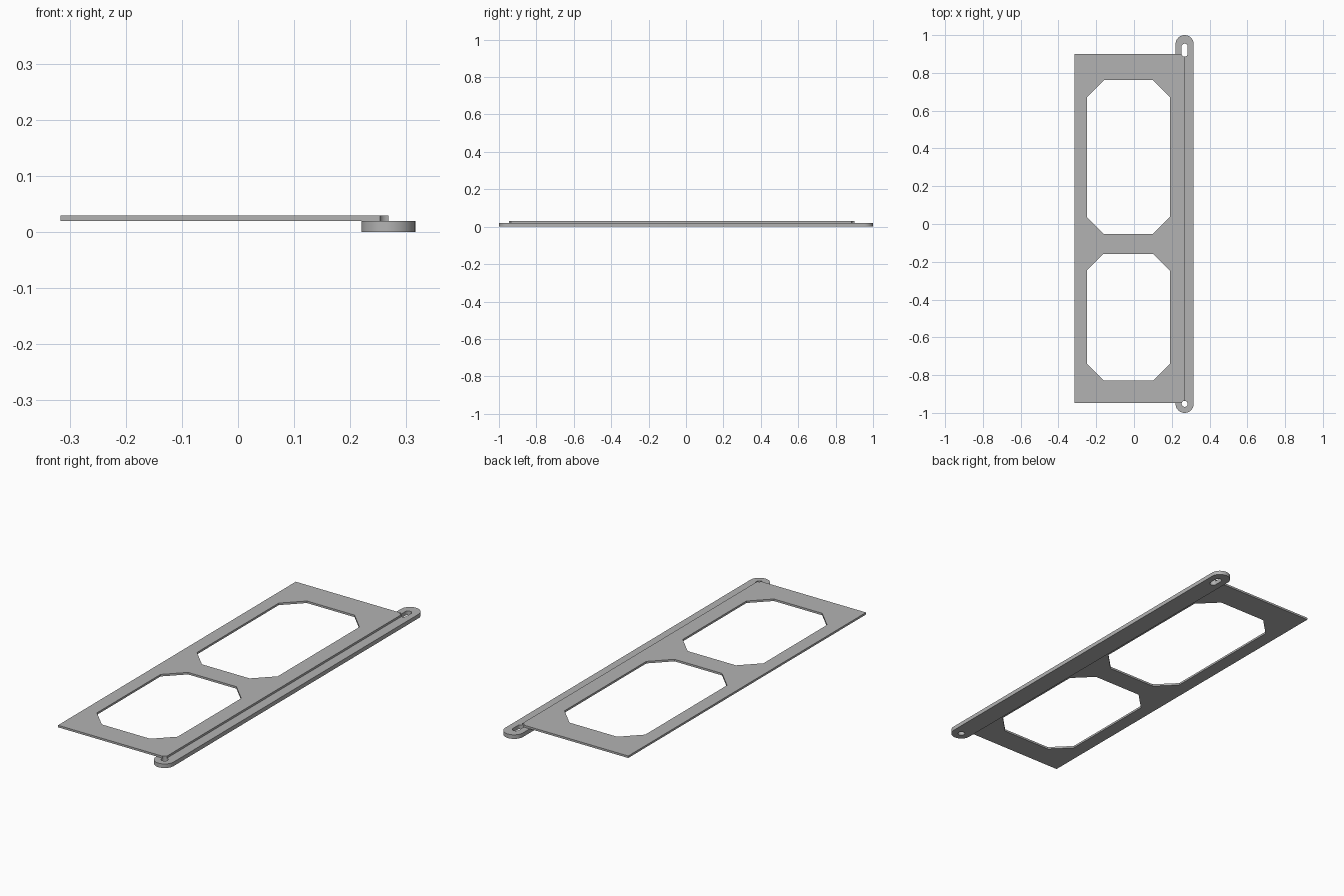
import bpy
import bmesh
from math import cos, sin, pi

cube = bpy.data.objects.get("Cube")
if cube:
    bpy.data.objects.remove(cube, do_unlink=True)

grey = bpy.data.materials.new("plain grey")
grey.use_nodes = True
colour = (0.45, 0.45, 0.45, 1)
grey.diffuse_color = colour
grey.node_tree.nodes["Principled BSDF"].inputs["Base Color"].default_value = colour


def prism(name, outline, z0, z1):
    """Extrude a counter-clockwise outline between two heights."""
    bm = bmesh.new()
    base = bm.faces.new([bm.verts.new((x, y, z0)) for x, y in outline])
    top = bmesh.ops.extrude_face_region(bm, geom=[base])["geom"]
    moved = [v for v in top if isinstance(v, bmesh.types.BMVert)]
    bmesh.ops.translate(bm, verts=moved, vec=(0, 0, z1 - z0))
    bmesh.ops.recalc_face_normals(bm, faces=bm.faces)
    mesh = bpy.data.meshes.new(name)
    bm.to_mesh(mesh)
    bm.free()
    mesh.materials.append(grey)
    obj = bpy.data.objects.new(name, mesh)
    bpy.context.collection.objects.link(obj)
    return obj


def slot(x, y0, y1, r, steps):
    """Rounded-end outline whose end centres sit at y0 and y1."""
    def arc(y, start):
        return [(x + r * cos(start + pi * i / steps),
                 y + r * sin(start + pi * i / steps)) for i in range(steps + 1)]
    return arc(y1, 0) + arc(y0, pi)


def chamfered(x0, x1, y0, y1, c):
    """Rectangle with cut corners."""
    return [(x0 + c, y0), (x1 - c, y0), (x1, y0 + c), (x1, y1 - c),
            (x1 - c, y1), (x0 + c, y1), (x0, y1 - c), (x0, y0 + c)]


def cut(target, cutters):
    bpy.context.view_layer.objects.active = target
    for cutter in cutters:
        mod = target.modifiers.new("opening", "BOOLEAN")
        mod.operation = "DIFFERENCE"
        mod.solver = "EXACT"
        mod.object = cutter
        bpy.ops.object.modifier_apply(modifier=mod.name)


def cutter(name, outline):
    obj = prism(name, outline, -0.05, 0.08)
    obj.hide_render = True
    return obj


# Main parts: thin flat plate lying on a thicker round-ended bar
AXIS = 0.268
bar = prism("mounting_bar", slot(AXIS, -0.952, 0.952, 0.048, 24), 0, 0.02)
plate = prism("flat_plate", [(-0.316, -0.947), (AXIS, -0.947),
                             (AXIS, 0.9), (-0.316, 0.9)], 0.02, 0.03)

# Fixing hole and adjustment slot pass through both parts
fixings = [cutter("round_hole_cutter", slot(AXIS, -0.9521, -0.9519, 0.016, 12)),
           cutter("slot_cutter", slot(AXIS, 0.902, 0.939, 0.016, 12))]
windows = [cutter("long_window_cutter", chamfered(-0.249, 0.19, -0.053, 0.762, 0.09)),
           cutter("short_window_cutter", chamfered(-0.249, 0.19, -0.828, -0.158, 0.088))]
cut(bar, fixings)
cut(plate, fixings + windows)
for helper in fixings + windows:
    bpy.data.objects.remove(helper, do_unlink=True)

# Smooth the rounded ends while keeping edges crisp
bpy.ops.object.select_all(action="DESELECT")
for part in (bar, plate):
    part.select_set(True)
bpy.context.view_layer.objects.active = bar
bpy.ops.object.shade_smooth_by_angle(angle=pi / 6)
